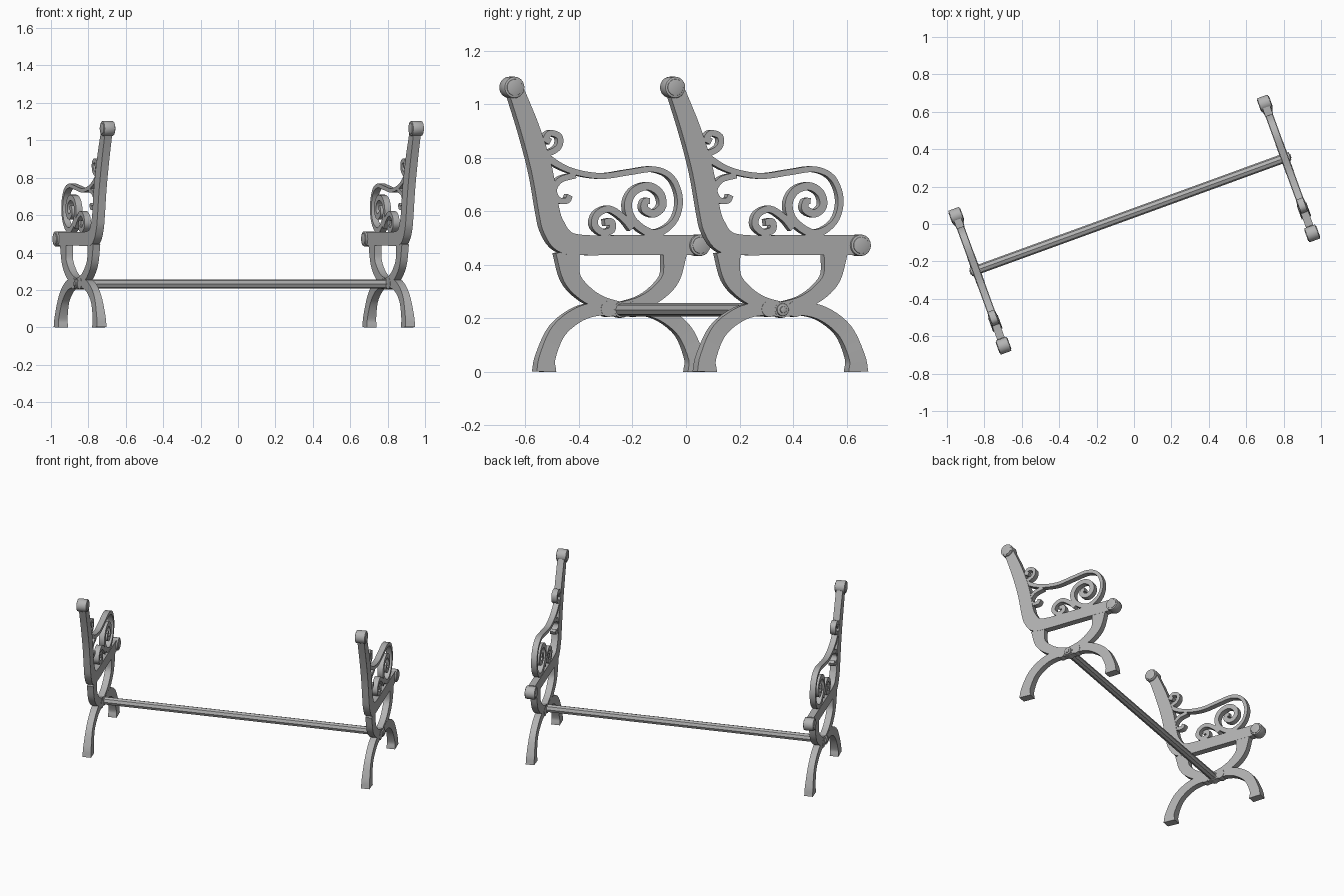
import bpy, bmesh, math
from mathutils import Matrix, Vector

if "Cube" in bpy.data.objects:
    bpy.data.objects.remove(bpy.data.objects["Cube"], do_unlink=True)

TURN = Matrix.Rotation(math.radians(20), 4, 'Z')
SIDE = 0.878      # distance of each end frame from the middle
HUB = 0.056       # depth position of the crossing point

iron = bpy.data.materials.new("cast_iron_grey")
iron.use_nodes = True
GREY = (0.45, 0.45, 0.45, 1)
iron.diffuse_color = GREY
iron.node_tree.nodes["Principled BSDF"].inputs["Base Color"].default_value = GREY


def finish(name, bm, x, angle=35):
    bmesh.ops.recalc_face_normals(bm, faces=bm.faces)
    mesh = bpy.data.meshes.new(name)
    bm.to_mesh(mesh)
    bm.free()
    mesh.materials.append(iron)
    ob = bpy.data.objects.new(name, mesh)
    bpy.context.collection.objects.link(ob)
    ob.matrix_world = TURN @ Matrix.Translation((x, 0, 0))
    bpy.ops.object.select_all(action='DESELECT')
    ob.select_set(True)
    bpy.context.view_layer.objects.active = ob
    bpy.ops.object.shade_smooth_by_angle(angle=math.radians(angle))
    return ob


def smooth_path(keys, steps):
    """Catmull-Rom through vectors of depth, height, width and thickness."""
    k = [2 * keys[0] - keys[1]] + keys + [2 * keys[-1] - keys[-2]]
    out = []
    for i in range(1, len(k) - 2):
        a, b, c, d = k[i - 1:i + 3]
        for s in range(steps):
            t = s / steps
            out.append(0.5 * (2 * b + (c - a) * t + (2 * a - 5 * b + 4 * c - d) * t * t
                              + (3 * b - a - 3 * c + d) * t ** 3))
    return out + [keys[-1]]


def strip(name, x, points, widths, thick, steps=5, mirror=False):
    """Flat bar of varying width swept along a curve in the frame's plane."""
    n = len(points)
    if not isinstance(widths, list):
        widths = [widths] * n
    if not isinstance(thick, list):
        thick = [thick] * n
    keys = [Vector((2 * HUB - p[0] if mirror else p[0], p[1], w, t))
            for p, w, t in zip(points, widths, thick)]
    path = smooth_path(keys, steps)
    bm = bmesh.new()
    rings = []
    for i, p in enumerate(path):
        a, b = path[max(i - 1, 0)], path[min(i + 1, len(path) - 1)]
        side = Vector((a.y - b.y, b.x - a.x)).normalized() * p.z / 2
        rings.append([bm.verts.new((sx * p.w / 2, p.x + sy * side.x, p.y + sy * side.y))
                      for sx, sy in ((-1, -1), (1, -1), (1, 1), (-1, 1))])
    for r, q in zip(rings, rings[1:]):
        for j in range(4):
            bm.faces.new((r[j], r[j - 1], q[j - 1], q[j]))
    bm.faces.new(rings[0])
    bm.faces.new(rings[-1])
    return finish(name, bm, x)


def rod(name, x, y, z, radius, length, sides=24, bevel=0.0, angle=35):
    """Cylinder lying across the frame's plane."""
    bm = bmesh.new()
    m = Matrix.Translation((0, y, z)) @ Matrix.Rotation(math.pi / 2, 4, 'Y')
    bmesh.ops.create_cone(bm, cap_ends=True, segments=sides, radius1=radius,
                          radius2=radius, depth=length, matrix=m)
    if bevel:
        rims = [e for e in bm.edges if any(len(f.verts) > 4 for f in e.link_faces)]
        bmesh.ops.bevel(bm, geom=rims, offset=bevel, segments=2, profile=0.5,
                        affect='EDGES')
    return finish(name, bm, x, angle)


# Centre lines as (depth, height)
POST_SEAT = [(-.36, 1.045), (-.305, .90), (-.26, .75), (-.232, .60), (-.213, .54),
             (-.175, .49), (-.10, .474), (.1, .474), (.345, .474)]
POST_WIDTH = [.062, .076, .083, .083, .09, .09, .076, .074, .074]
LEG = [(-.245, 0), (-.24, .055), (-.194, .153), (-.11, .216), (-.023, .236), (HUB, .232)]
SUPPORT = [(-.158, .45), (-.142, .354), (-.09, .295), (-.023, .258), (HUB, .238)]
ARM = [(-.265, .817), (-.158, .757), (-.031, .732), (.088, .746), (.187, .757),
       (.259, .724), (.29, .642), (.265, .56), (.187, .517), (.108, .56), (.083, .623),
       (.108, .675), (.164, .694), (.21, .668), (.22, .62), (.187, .592), (.15, .608),
       (.152, .636), (.17, .638)]
ARM_WIDTH = [.03] + [.022] * 7 + [.03] * 9 + [.026, .022]
SMALL_SCROLL = [(.10, .535), (.065, .575), (.01, .608), (-.038, .59), (-.05, .55),
                (-.02, .522), (.018, .53), (.018, .56), (-.01, .558)]
UPPER_CURL = [(-.27, .81), (-.22, .822), (-.19, .845), (-.19, .88), (-.225, .892),
              (-.243, .872), (-.225, .86)]
LOWER_CURL = [(-.125, .735), (-.185, .718), (-.212, .68), (-.195, .643), (-.16, .64),
              (-.148, .66)]

for sign, label in ((1, "left"), (-1, "right")):
    x = sign * SIDE
    strip(label + "_back_post_and_seat_bar", x, POST_SEAT, POST_WIDTH, .042)
    # Legs and upper supports cross in an X
    for mirror, end in ((False, "back"), (True, "front")):
        strip(f"{label}_{end}_leg", x, LEG, [.078, .064, .06, .055, .05, .055],
              [.054, .05, .041, .041, .041, .041], mirror=mirror)
        strip(f"{label}_{end}_support", x, SUPPORT, [.095, .07, .06, .05, .045],
              .04, mirror=mirror)
        offset = .052 if mirror else -.052
        rod(f"{label}_{end}_hub_bead", x, HUB + offset, .235, .03, .044, 20)
    rod(label + "_hub", x, HUB, .232, .03, .046, 20)
    rod(label + "_bolt", x + sign * .024, HUB, .232, .024, .012, 16, .004)
    rod(label + "_bolt_tip", x + sign * .03, HUB, .232, .013, .01, 12, .003)
    # Armrest scrollwork
    strip(label + "_armrest_scroll", x, ARM, ARM_WIDTH, .036)
    strip(label + "_small_scroll", x, SMALL_SCROLL, .026, .036)
    strip(label + "_upper_curl", x, UPPER_CURL, .023, .036)
    strip(label + "_lower_curl", x, LOWER_CURL, .023, .036)
    # Round ends of the post and the seat bar
    for y, z, part in ((-.373, 1.063, "post_cap"), (.366, .473, "seat_cap")):
        rod(f"{label}_{part}", x, y, z, .04, .062, 28, .004)
        rod(f"{label}_{part}_face", x, y, z, .031, .068, 28, .002)

# Faceted tie bar between the two frames
rod("tie_bar", 0, HUB, .232, .025, 2 * SIDE, 8, angle=20)
